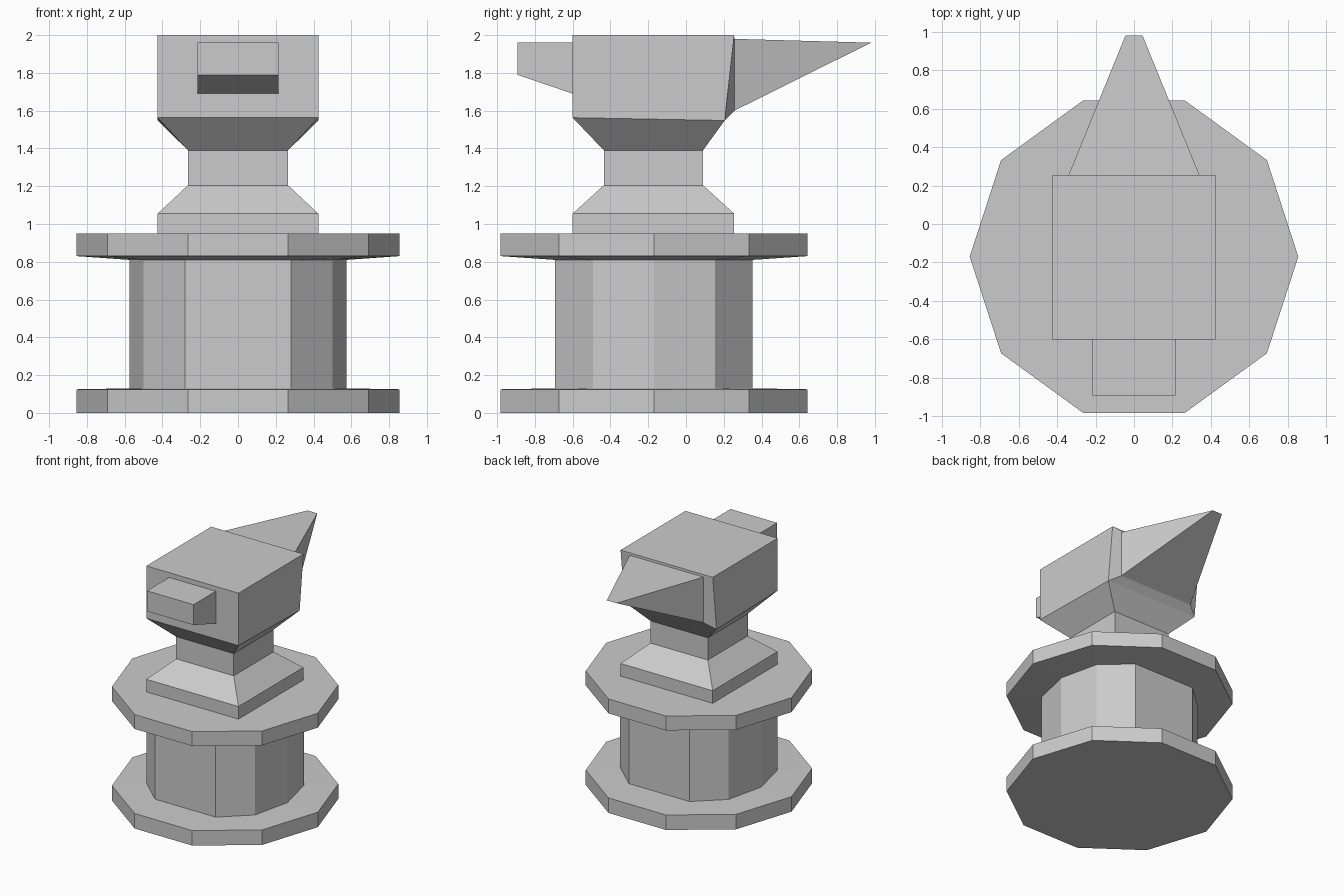
import bpy, bmesh
from math import cos, sin, pi
from mathutils import Vector

if "Cube" in bpy.data.objects:
    bpy.data.objects.remove(bpy.data.objects["Cube"])


def loft(bm, rings, cap_start=True):
    """Skin a stack of equal-length rings; returns the side faces per level."""
    loops = [[bm.verts.new(p) for p in r] for r in rings]
    n = len(loops[0])
    levels = []
    for a, b in zip(loops, loops[1:]):
        levels.append([bm.faces.new((a[i], a[(i + 1) % n], b[(i + 1) % n], b[i]))
                       for i in range(n)])
    if cap_start:
        bm.faces.new(loops[0][::-1])
    bm.faces.new(loops[-1])
    return levels


def grow(bm, face, targets):
    """Extrude a quad and move its corners; targets(sign_x, is_top) gives positions."""
    mid = face.calc_center_median()
    face = bmesh.ops.extrude_discrete_faces(bm, faces=[face])['faces'][0]
    for v in face.verts:
        v.co = Vector(targets(1 if v.co.x > 0 else -1, v.co.z > mid.z))
    return face


def finish(bm, name):
    bmesh.ops.remove_doubles(bm, verts=bm.verts, dist=1e-4)
    bmesh.ops.recalc_face_normals(bm, faces=bm.faces)
    mesh = bpy.data.meshes.new(name)
    bm.to_mesh(mesh)
    bm.free()
    bpy.context.collection.objects.link(bpy.data.objects.new(name, mesh))


# Ten-sided stand: two flanges with a column between them
CY = -0.17
angles = [i * pi / 5 for i in range(10)]
col_x = {0: 0.575, 1: 0.5, 2: 0.28, 3: -0.28, 4: -0.5, 5: -0.575}


def disc(z):
    return [(0.855 * cos(a), CY + 0.855 * sin(a), z) for a in angles]


def column(z):
    return [(col_x[min(i, 10 - i)], CY + 0.55 * sin(a), z) for i, a in enumerate(angles)]


bm = bmesh.new()
loft(bm, [disc(0), disc(0.125), column(0.13), column(0.81), disc(0.83), disc(0.95)])
finish(bm, "stand")


# Anvil: foot, waist and body as stacked rectangles
def rect(hx, y0, y1, z0, z1=None):
    z1 = z0 if z1 is None else z1
    return [(-hx, y0, z0), (hx, y0, z0), (hx, y1, z1), (-hx, y1, z1)]


bm = bmesh.new()
levels = loft(bm, [
    rect(0.425, -0.6, 0.255, 0.95),
    rect(0.425, -0.6, 0.255, 1.055),
    rect(0.265, -0.435, 0.09, 1.205),
    rect(0.265, -0.435, 0.09, 1.39),
    rect(0.425, -0.6, 0.205, 1.563, 1.548),
    rect(0.425, -0.6, 0.255, 2.0),
], cap_start=False)
front, _, back, _ = levels[-1]

# Horn: base outline on the back face, then drawn out to a short edge
base = grow(bm, back, lambda s, top: (s * 0.34, 0.256, 1.98 if top else 1.6))
grow(bm, base, lambda s, top: (s * 0.045, 0.98, 1.96))

# Heel: block on the front face with a sloping underside
root = grow(bm, front, lambda s, top: (s * 0.215, -0.6, 1.96 if top else 1.69))
grow(bm, root, lambda s, top: (s * 0.215, -0.893, 1.96 if top else 1.79))
finish(bm, "anvil")
